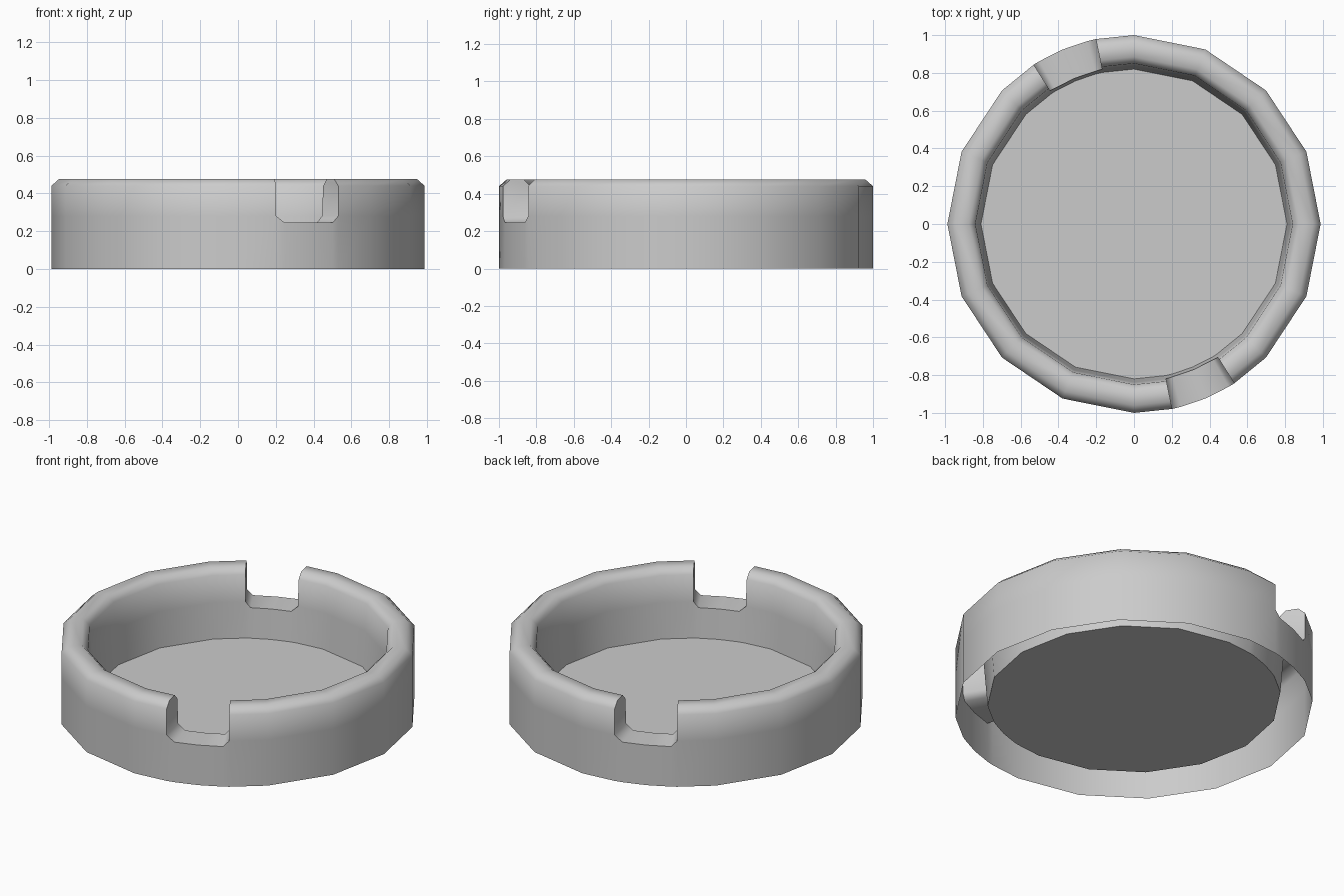
import bpy, bmesh
from math import radians, cos, sin

cube = bpy.data.objects.get("Cube")
if cube:
    bpy.data.objects.remove(cube, do_unlink=True)

grey = bpy.data.materials.new("plain_grey")
grey.use_nodes = True
colour = (0.6, 0.6, 0.6, 1)
grey.diffuse_color = colour
grey.node_tree.nodes["Principled BSDF"].inputs["Base Color"].default_value = colour

X_SCALE = 0.988
FLOOR_Z, SHOULDER_Z, TOP_Z = 0.065, 0.44, 0.475
LEDGE_Z, NOTCH_Z = 0.28, 0.245
FLOOR_R, INNER_R = 0.82, 0.85


def inner_radius(z):
    """Radius of the sloping inner wall at height z."""
    t = (z - FLOOR_Z) / (SHOULDER_Z - FLOOR_Z)
    return FLOOR_R + t * (INNER_R - FLOOR_R)


# Full wall section, and the lower section inside a notch
full = [(1, 0), (1, LEDGE_Z), (1, SHOULDER_Z), (0.96, TOP_Z), (0.885, TOP_Z),
        (INNER_R, SHOULDER_Z), (inner_radius(LEDGE_Z), LEDGE_Z), (FLOOR_R, FLOOR_Z)]
low = [(1, 0), (1, NOTCH_Z), (inner_radius(NOTCH_Z), NOTCH_Z), (FLOOR_R, FLOOR_Z)]

# Column angles: sixteen sides plus two opposite notches
columns = [(i * 22.5, "wall") for i in range(16) if i not in (5, 13)]
for turn in (0, 180):
    columns += [(101.8 + turn, "start"), (104.5 + turn, "low"), (112.5 + turn, "low"),
                (120.5 + turn, "low"), (122.5 + turn, "end")]
columns.sort()

bm = bmesh.new()
rings = []
for angle, kind in columns:
    c, s = cos(radians(angle)), sin(radians(angle))
    section = low if kind == "low" else full
    rings.append([bm.verts.new((r * c * X_SCALE, r * s, z)) for r, z in section])


def notch_rows(ring):
    return ring if len(ring) == len(low) else [ring[0], ring[1], ring[-2], ring[-1]]


# Wall strips between neighbouring columns, open underneath
for i, (angle, kind) in enumerate(columns):
    j = (i + 1) % len(columns)
    a, b = rings[i], rings[j]
    if kind in ("start", "low"):
        a, b = notch_rows(a), notch_rows(b)
    for k in range(len(a) - 1):
        bm.faces.new((a[k], b[k], b[k + 1], a[k + 1]))
    # Upright sides of the notches
    if kind == "start":
        bm.faces.new(rings[i][-2:0:-1])
    elif kind == "end":
        bm.faces.new(rings[i][1:-1])

# Flat floor
bm.faces.new([ring[-1] for ring in rings])

mesh = bpy.data.meshes.new("notched_dish")
bm.to_mesh(mesh)
bm.free()
dish = bpy.data.objects.new("notched_dish", mesh)
bpy.context.collection.objects.link(dish)
mesh.materials.append(grey)

bpy.ops.object.select_all(action="DESELECT")
dish.select_set(True)
bpy.context.view_layer.objects.active = dish
bpy.ops.object.shade_smooth_by_angle(angle=radians(52))
